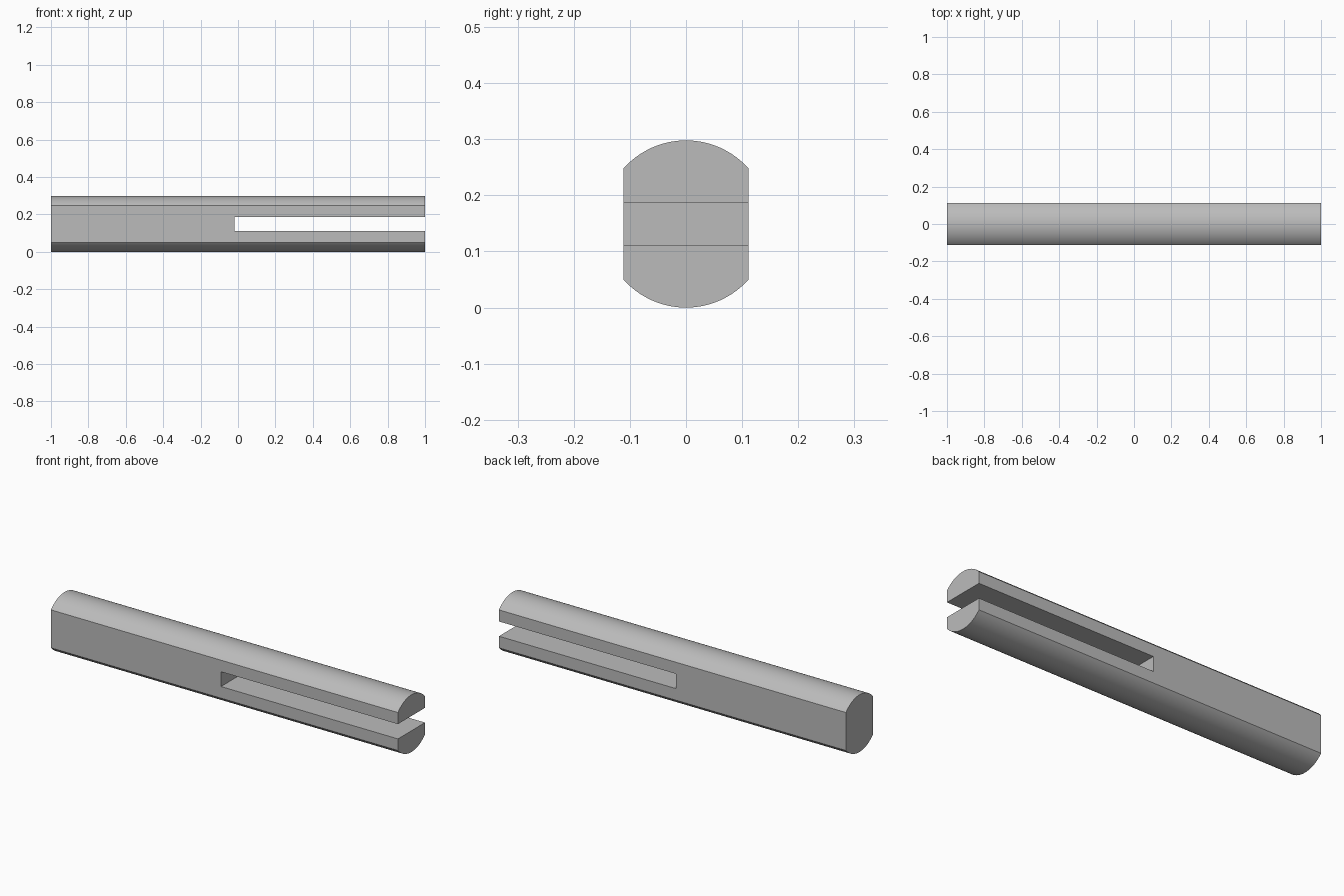
import bpy, bmesh, math

if "Cube" in bpy.data.objects:
    bpy.data.objects.remove(bpy.data.objects["Cube"], do_unlink=True)

RADIUS = 0.149       # round stock
HALF_WIDTH = 0.1115  # distance from axis to each side flat
HALF_LENGTH = 1.0
SLOT_HALF = 0.0385
SLOT_START = -0.02
ARC_STEPS = 32

# Plain grey metal
grey = bpy.data.materials.new("grey_metal")
grey.use_nodes = True
colour = (0.5, 0.5, 0.5, 1)
grey.diffuse_color = colour
grey.node_tree.nodes["Principled BSDF"].inputs["Base Color"].default_value = colour


def extruded(name, profile, start, end):
    """Prism along x from a closed (y, z) profile."""
    bm = bmesh.new()
    face = bm.faces.new([bm.verts.new((start, y, z)) for y, z in profile])
    out = bmesh.ops.extrude_face_region(bm, geom=[face])
    moved = [v for v in out["geom"] if isinstance(v, bmesh.types.BMVert)]
    bmesh.ops.translate(bm, verts=moved, vec=(end - start, 0, 0))
    bmesh.ops.recalc_face_normals(bm, faces=bm.faces)
    mesh = bpy.data.meshes.new(name)
    bm.to_mesh(mesh)
    bm.free()
    mesh.materials.append(grey)
    obj = bpy.data.objects.new(name, mesh)
    bpy.context.collection.objects.link(obj)
    return obj


# Rod section: top and bottom arcs joined by straight side flats
corner = math.acos(HALF_WIDTH / RADIUS)
section = []
for base in (0, math.pi):
    for i in range(ARC_STEPS + 1):
        a = base + corner + (math.pi - 2 * corner) * i / ARC_STEPS
        section.append((RADIUS * math.cos(a), RADIUS + RADIUS * math.sin(a)))
rod = extruded("slotted_rod", section, -HALF_LENGTH, HALF_LENGTH)

# Slot through both flats, open at the +x end
low, high = RADIUS - SLOT_HALF, RADIUS + SLOT_HALF
side = HALF_WIDTH * 2
cutter = extruded("slot_cutter",
                  [(-side, low), (side, low), (side, high), (-side, high)],
                  SLOT_START, HALF_LENGTH * 1.2)
cutter.hide_render = True

cut = rod.modifiers.new("slot", "BOOLEAN")
cut.operation = "DIFFERENCE"
cut.solver = "EXACT"
cut.object = cutter

bpy.ops.object.select_all(action="DESELECT")
rod.select_set(True)
bpy.context.view_layer.objects.active = rod
bpy.ops.object.modifier_apply(modifier=cut.name)
bpy.data.objects.remove(cutter, do_unlink=True)
bpy.ops.object.shade_smooth_by_angle(angle=math.radians(30))
